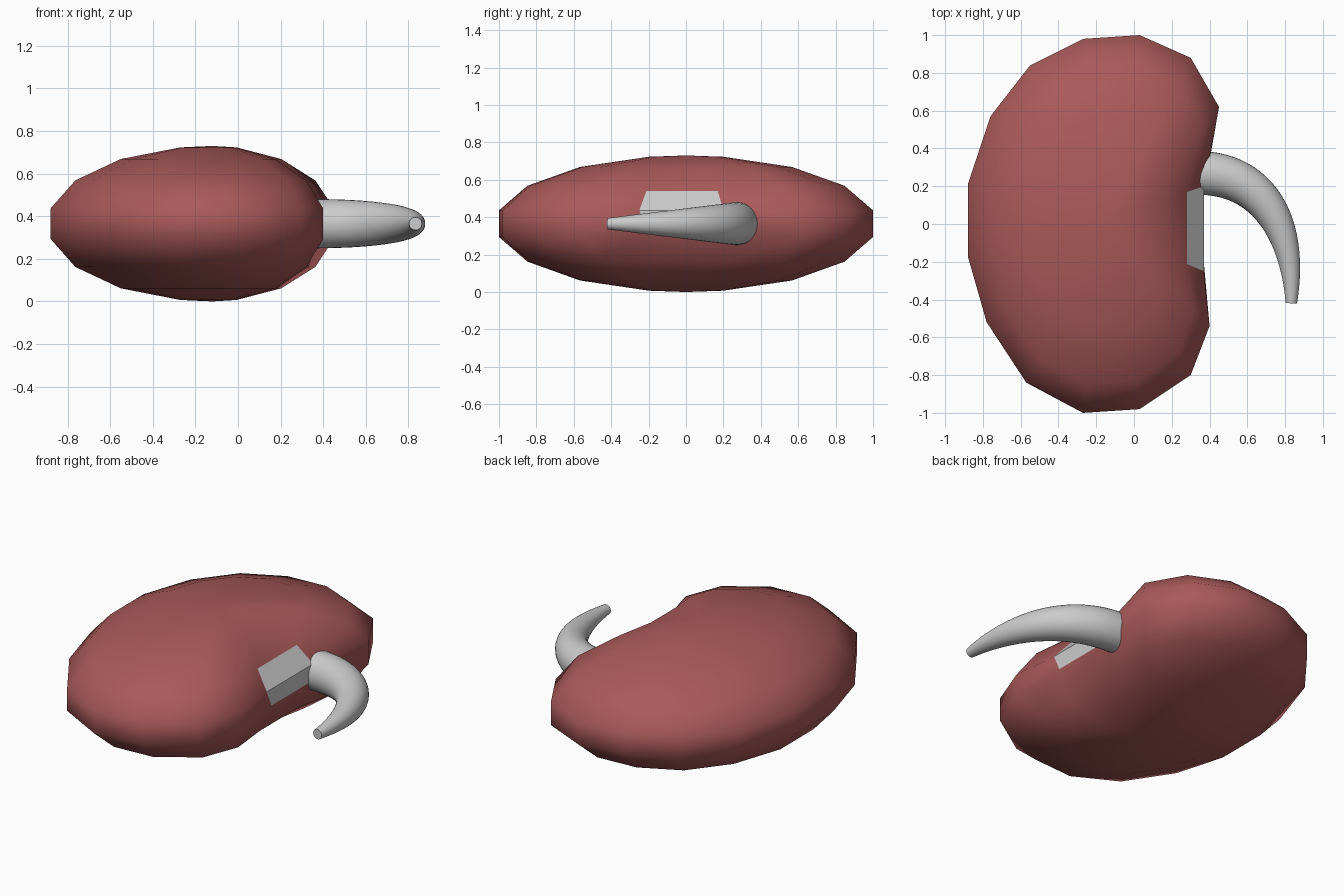
import bpy, bmesh, math
from mathutils import Vector

if "Cube" in bpy.data.objects:
    bpy.data.objects.remove(bpy.data.objects["Cube"])

CZ, CX = 0.365, -0.12   # middle height and scaling centre of the body


def finish(bm, name, angle, mats=()):
    bmesh.ops.recalc_face_normals(bm, faces=bm.faces[:])
    me = bpy.data.meshes.new(name)
    bm.to_mesh(me)
    bm.free()
    ob = bpy.data.objects.new(name, me)
    bpy.context.collection.objects.link(ob)
    for m in mats:
        me.materials.append(m)
    bpy.ops.object.select_all(action='DESELECT')
    ob.select_set(True)
    bpy.context.view_layer.objects.active = ob
    bpy.ops.object.shade_smooth_by_angle(angle=math.radians(angle))
    return ob


def bridge(bm, a, b):
    n = len(a)
    return [bm.faces.new((a[i], a[(i + 1) % n], b[(i + 1) % n], b[i])) for i in range(n)]


red = bpy.data.materials.new("kidney_red")
red.diffuse_color = (0.40, 0.10, 0.10, 1)
red.use_nodes = True
red.node_tree.nodes["Principled BSDF"].inputs["Base Color"].default_value = red.diffuse_color
grey = bpy.data.materials.new("plain_grey")
grey.diffuse_color = (0.8, 0.8, 0.8, 1)
grey.use_nodes = True
grey.node_tree.nodes["Principled BSDF"].inputs["Base Color"].default_value = grey.diffuse_color

# Bean outline seen from above; the last segment (closing one) is the notch
outline = [(.37, .20), (.45, .62), (.30, .88), (.03, 1.0), (-.27, .98), (-.55, .84),
           (-.76, .57), (-.88, .21), (-.88, -.17), (-.78, -.52), (-.57, -.84),
           (-.27, -1.0), (.03, -.98), (.30, -.80), (.40, -.54), (.37, -.25)]

# Body: scaled copies of the outline stacked as sphere latitudes
bm = bmesh.new()
rings = []
for k in range(8):
    lat = math.radians(-78.75 + 22.5 * k)
    s = math.cos(lat) / math.cos(math.radians(11.25))
    z = CZ + 0.365 * math.sin(lat)
    rings.append([bm.verts.new((CX + (x - CX) * s, y * s, z)) for x, y in outline])

# Pull the notch corners to shape the grey facets
for i in (0, -1):
    rings[5][i].co.z = 0.54
    rings[5][i].co.x = 0.28
    rings[3][i].co.z = 0.335
    rings[3][i].co.y *= 0.82

for k in range(7):
    faces = bridge(bm, rings[k], rings[k + 1])
    if k in (3, 4):
        faces[-1].material_index = 1
for ring, z in ((rings[0], 0.0), (rings[-1], 0.73)):
    pole = bm.verts.new((CX, 0, z))
    for i in range(16):
        bm.faces.new((ring[i], ring[(i + 1) % 16], pole))
body = finish(bm, "kidney_body", 60, (red, grey))

# Grey facets stay flat
for p in body.data.polygons:
    if p.material_index == 1:
        p.use_smooth = False

# Tube: tapering round section swept along a bent path
P = [Vector(p) for p in ((.32, .27, CZ), (.68, .28, CZ), (.85, -.02, CZ), (.833, -.42, CZ))]
bm = bmesh.new()
STEPS, SIDES = 28, 32
loops = []
for j in range(STEPS + 1):
    t = j / STEPS
    u = 1 - t
    c = P[0] * u**3 + P[1] * 3 * u * u * t + P[2] * 3 * u * t * t + P[3] * t**3
    d = ((P[1] - P[0]) * u * u + (P[2] - P[1]) * 2 * u * t + (P[3] - P[2]) * t * t).normalized()
    side = d.cross(Vector((0, 0, 1)))
    r = 0.030 + (c.y + 0.42) * 0.124
    loops.append([bm.verts.new(c + side * (r * math.cos(2 * math.pi * i / SIDES))
                               + Vector((0, 0, r * math.sin(2 * math.pi * i / SIDES))))
                  for i in range(SIDES)])
for a, b in zip(loops, loops[1:]):
    bridge(bm, a, b)
bm.faces.new(loops[0])
bm.faces.new(loops[-1])
finish(bm, "outlet_tube", 40)
